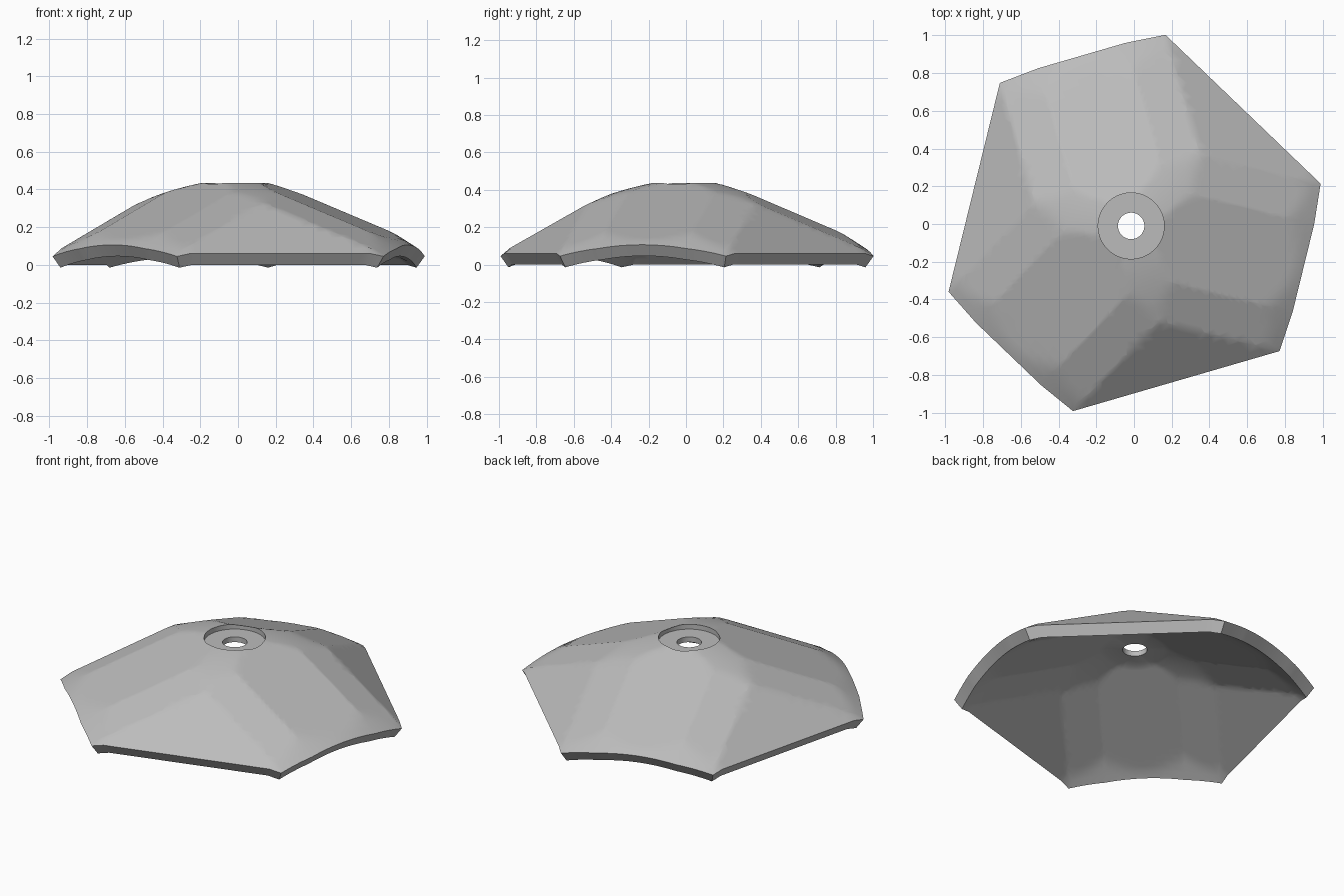
import bpy, bmesh, math
from mathutils import Vector, Matrix

old = bpy.data.objects.get("Cube")
if old:
    bpy.data.objects.remove(old, do_unlink=True)

CENTRE = Vector((-0.015, -0.01, 0))
ARM_ANGLES = [math.radians(-13.8 + 120 * i) for i in range(3)]
STRIP, CORNER = 0.24, 0.457      # half widths of the arm strip and the arm end
RECESS, HOLE = 0.175, 0.07       # radii of the central recess and hole
FLOOR, UNDERSIDE = 0.405, 0.372


def arm_frame(p, angle):
    """Distance along and across an arm."""
    c, s = math.cos(angle), math.sin(angle)
    return p.x * c + p.y * s, -p.x * s + p.y * c


def height(p):
    """Lowest of the dome, the arm strips, their flanks and the gap slopes."""
    s = max(0, p.xy.length - RECESS)
    z = 0.435 - 0.2 * s - 0.3 * s * s
    for angle in ARM_ANGLES:
        a, v = arm_frame(p, angle)
        z = min(z, 0.115 + 0.41 * (0.94 - a) - 0.2875 * max(0, abs(v) - STRIP))
        b, _ = arm_frame(p, angle + math.pi / 3)
        z = min(z, 0.06 + 0.82 * (0.857 - b))
    return z


# Outline: three arm ends joined by straight edges, finely divided
corners = []
for angle in ARM_ANGLES:
    for a, v in ((0.922, -CORNER), (0.94, -STRIP), (0.94, STRIP), (0.922, CORNER)):
        corners.append(Matrix.Rotation(angle, 3, 'Z') @ Vector((a, v, 0)))
outline = []
for i, p in enumerate(corners):
    q = corners[(i + 1) % len(corners)]
    steps = 16 if i % 4 == 3 else 8
    outline += [p.lerp(q, k / steps) for k in range(steps)]

# Top sheet: rings from the recess circle out to the outline
bm = bmesh.new()
RINGS = 20
rings = [[bm.verts.new((p.normalized() * RECESS).lerp(p, k / RINGS)) for p in outline]
         for k in range(RINGS + 1)]
n = len(outline)
for inner, outer in zip(rings, rings[1:]):
    for i in range(n):
        j = (i + 1) % n
        bm.faces.new((inner[i], outer[i], outer[j], inner[j]))

# Cut the crease lines beside each arm, then raise the surface
for angle in ARM_ANGLES:
    side = Vector((-math.sin(angle), math.cos(angle), 0))
    for v in (-CORNER, -STRIP, STRIP, CORNER):
        bmesh.ops.bisect_plane(bm, geom=bm.verts[:] + bm.edges[:] + bm.faces[:],
                               dist=0.0005, plane_co=side * v, plane_no=side)
for v in bm.verts:
    v.co.z = height(v.co)

# Underside sheet, rim wall, recess and hole
border = [e for e in bm.edges if e.is_boundary]
top_faces = bm.faces[:]
lower = {v: bm.verts.new((v.co.x * 0.957, v.co.y * 0.957, v.co.z - 0.06)) for v in bm.verts[:]}
for f in top_faces:
    bm.faces.new([lower[v] for v in reversed(f.verts)])


def at_radius(v, radius, z):
    d = v.co.xy.normalized() * radius
    return bm.verts.new((d.x, d.y, z))


chains = {}
for e in border:
    for v in e.verts:
        if v not in chains:
            if v.co.xy.length < RECESS + 0.01:
                chains[v] = [v, at_radius(v, RECESS, FLOOR), at_radius(v, HOLE, FLOOR),
                             at_radius(v, HOLE, UNDERSIDE), lower[v]]
            else:
                chains[v] = [v, lower[v]]
for e in border:
    a, b = (chains[v] for v in e.verts)
    for k in range(len(a) - 1):
        bm.faces.new((a[k], b[k], b[k + 1], a[k + 1]))
bmesh.ops.recalc_face_normals(bm, faces=bm.faces[:])
bmesh.ops.translate(bm, verts=bm.verts[:], vec=CENTRE)

mesh = bpy.data.meshes.new("three_arm_cover")
bm.to_mesh(mesh)
bm.free()
cover = bpy.data.objects.new("three_arm_cover", mesh)
bpy.context.collection.objects.link(cover)

# Plain grey material
grey = bpy.data.materials.new("plain_grey")
grey.use_nodes = True
colour = (0.5, 0.5, 0.5, 1)
grey.diffuse_color = colour
grey.node_tree.nodes["Principled BSDF"].inputs["Base Color"].default_value = colour
mesh.materials.append(grey)

bpy.ops.object.select_all(action='DESELECT')
cover.select_set(True)
bpy.context.view_layer.objects.active = cover
bpy.ops.object.shade_smooth_by_angle(angle=math.radians(25))
